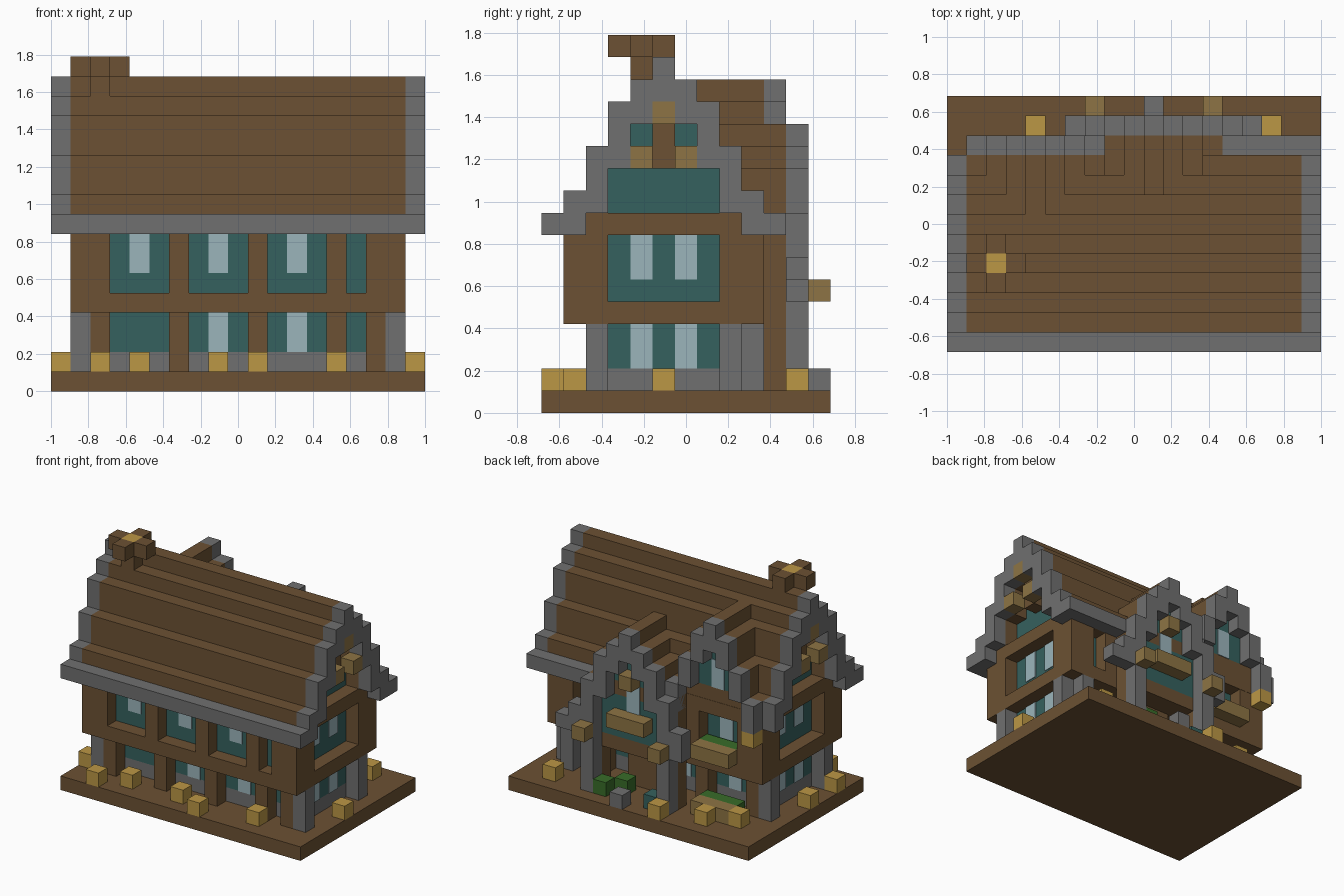
import bpy
import bmesh
from mathutils import Matrix, Vector

cube = bpy.data.objects.get("Cube")
if cube:
    bpy.data.objects.remove(cube, do_unlink=True)

U = 2 / 19                      # one block
ORIGIN = Vector((-1, -6.5 * U, 0))
THIN = 0.06                     # pane thickness in blocks


def material(name, rgb):
    m = bpy.data.materials.new(name)
    m.use_nodes = True
    m.diffuse_color = (*rgb, 1)
    m.node_tree.nodes["Principled BSDF"].inputs["Base Color"].default_value = (*rgb, 1)
    return m


BROWN = material("brown wood", (0.15, 0.083, 0.033))
GREY = material("grey stone", (0.16, 0.16, 0.16))
TEAL = material("teal wall", (0.036, 0.12, 0.112))
GLASS = material("pale glass", (0.33, 0.46, 0.5))
GOLD = material("gold lamp", (0.5, 0.31, 0.06))
TAN = material("tan wood", (0.27, 0.175, 0.058))
GREEN = material("green leaves", (0.04, 0.15, 0.022))


def blocks(name, mat, boxes):
    """Boxes are (x, y, z) first block plus size in blocks."""
    bm = bmesh.new()
    for start, size in boxes:
        s, d = Vector(start), Vector(size)
        m = Matrix.Translation(ORIGIN + (s + d / 2) * U) @ Matrix.Diagonal((*(d * U), 1))
        bmesh.ops.create_cube(bm, size=1, matrix=m)
    mesh = bpy.data.meshes.new(name)
    bm.to_mesh(mesh)
    bm.free()
    mesh.materials.append(mat)
    ob = bpy.data.objects.new(name, mesh)
    bpy.context.collection.objects.link(ob)
    return ob


def one(*cells):
    return [(c, (1, 1, 1)) for c in cells]


# Base and storeys
blocks("base", BROWN, [((0, 0, 0), (19, 13, 1))])
blocks("stone_footing", GREY, [((2, 3, 1), (15, 5, 1))])
blocks("lower_wall", TEAL, [((2, 3, 2), (15, 5, 2))])
blocks("upper_wall", TEAL, [((2, 2, 4), (15, 7, 5))])
blocks("gable_wall", TEAL, [((2, 3, 9), (15, 5, 2)), ((2, 4, 11), (15, 3, 2))])

# Timber frame: overhanging upper posts over set back lower posts
upper, lower = [], []
for x in (1, 2, 6, 10, 14, 16, 17):
    upper += [((x, y, 5), (1, 1, 3)) for y in (1, 9)]
    if x not in (1, 17):
        lower += [((x, y, 1), (1, 1, 3)) for y in (2, 8)]
for x in (1, 17):
    upper += [((x, y, 5), (1, 1, 3)) for y in (2, 8)]
blocks("upper_posts", BROWN, upper)
blocks("lower_posts", BROWN, lower)
blocks("floor_beams", BROWN,
       [((1, y, 4), (17, 1, 1)) for y in (1, 9)] +
       [((x, 2, 4), (1, 7, 1)) for x in (1, 17)])
blocks("gable_beams", BROWN,
       [((x, 2, 8), (1, 7, 1)) for x in (1, 17)] +
       [((x, 5, 11), (1, 1, 2)) for x in (1, 17)])
blocks("corner_stones", GREY,
       [((x, y, 1), (1, 1, 3)) for x in (1, 17) for y in (2, 8)] +
       [((16, 9, 1), (1, 1, 3))])
blocks("gable_brackets", TAN,
       one(*[(x, y, z) for x in (0, 18) for y, z in ((4, 11), (6, 11), (5, 13))]))

# Window panes
panes = []
for x in (4, 8, 12):
    panes += [((x, 2 - THIN, 6), (1, THIN, 2)), ((x, 9, 6), (1, THIN, 2))]
    panes += [((x, 8, 2), (1, THIN, 2))]
    if x > 4:
        panes += [((x, 3 - THIN, 2), (1, THIN, 2))]
for y in (4, 6):
    for z in (2, 6):
        panes += [((2 - THIN, y, z), (THIN, 1, 2)), ((17, y, z), (THIN, 1, 2))]
blocks("window_panes", GLASS, panes)

# Main stepped roof: (row, bottom, height), mirrored about the ridge row
steps = [(1, 8, 2), (2, 9, 3), (3, 11, 3), (4, 13, 2)]
profile = [(5, 14, 2)] + steps + [(10 - y, z, h) for y, z, h in steps]
blocks("main_roof", BROWN, [((1, y, z), (17, 1, h)) for y, z, h in profile])
blocks("roof_end_trim", GREY,
       [((x, y, z), (1, 1, h)) for x in (0, 18) for y, z, h in profile])
blocks("eaves", GREY, [((0, 0, 8), (19, 1, 1)), ((14, 10, 8), (5, 1, 1))])


# Back dormers: rows are (offset, bottom, top, first roof row)
def dormer(name, centre, front, rows):
    trim, roof = [], []
    for off, low, top, first in rows:
        for x in {centre - off, centre + off}:
            trim.append(((x, front, low), (1, 1, top - low)))
            if first < front:
                cut = max(low, top - 2)
                roof.append(((x, first, cut), (1, front - first, top - cut)))
    blocks(name + "_trim", GREY, trim)
    blocks(name + "_roof", BROWN, roof)


dormer("tall_dormer", 4, 10, [(0, 13, 15, 7), (1, 12, 14, 8), (2, 10, 12, 9), (3, 8, 10, 10)])
dormer("porch_dormer", 10, 11, [(0, 11, 13, 8), (1, 10, 12, 9), (2, 8, 11, 9),
                                (3, 1, 9, 10), (4, 5, 7, 11)])
blocks("porch_trim_end", GREY, one((15, 11, 5)))
blocks("tall_dormer_wall", TEAL, [((3, 9, 10), (3, 1, 2)), ((4, 9, 12), (1, 1, 1))])
blocks("tall_dormer_beam", BROWN, [((2, 9, 8), (5, 1.02, 1))])
blocks("tall_dormer_pane", GLASS, [((4, 10, 10), (1, THIN, 2))])

# Porch walls, door and upper room
blocks("porch_room", TEAL, [((8, 10, 5), (5, 1, 3)), ((9, 10, 9), (3, 1, 2))])
blocks("porch_frame", BROWN,
       [((x, 10, 1), (1, 1, 7)) for x in (7, 13)] +
       [((8, 10, z), (5, 1, 1)) for z in (4, 8)])
blocks("door", BROWN, [((9, 9, 1), (3, 0.5, 3))])
blocks("porch_panes", GLASS, [((10, 11, 7), (1, THIN, 2))])
blocks("porch_brackets", TAN, one((7, 12, 5), (13, 12, 5), (10, 11, 9)))
blocks("balcony_box", TAN, [((9, 11, 6), (3, 1, 1))])
blocks("porch_step", GREY, one((10, 12, 1)))

# Planters and bushes
blocks("planters", TAN, [((3, 10, z), (3, 1, 1)) for z in (1, 5)])
blocks("planter_leaves", GREEN, [((3, 9.1, z), (3, 0.9, 1)) for z in (1, 5)])
blocks("bushes", GREEN, one((12, 11, 1), (11, 10, 1)))
blocks("teal_tub", TEAL, one((8, 11, 1)))

# Chimney with glowing centre
blocks("chimney", BROWN, one((2, 4, 15), (1, 4, 16), (3, 4, 16), (2, 3, 16), (2, 5, 16)))
blocks("chimney_glow", GOLD, one((2, 4, 16)))

# Lamps around the base and under the tall dormer
spots = [(0, 2), (2, 0), (4, 1), (8, 1), (10, 0), (14, 1), (18, 5), (0, 5),
         (16, 11), (4, 11), (7, 12), (2, 10)]
blocks("lamps", GOLD, one(*[(x, y, 1) for x, y in spots], (1, 10, 7)))
